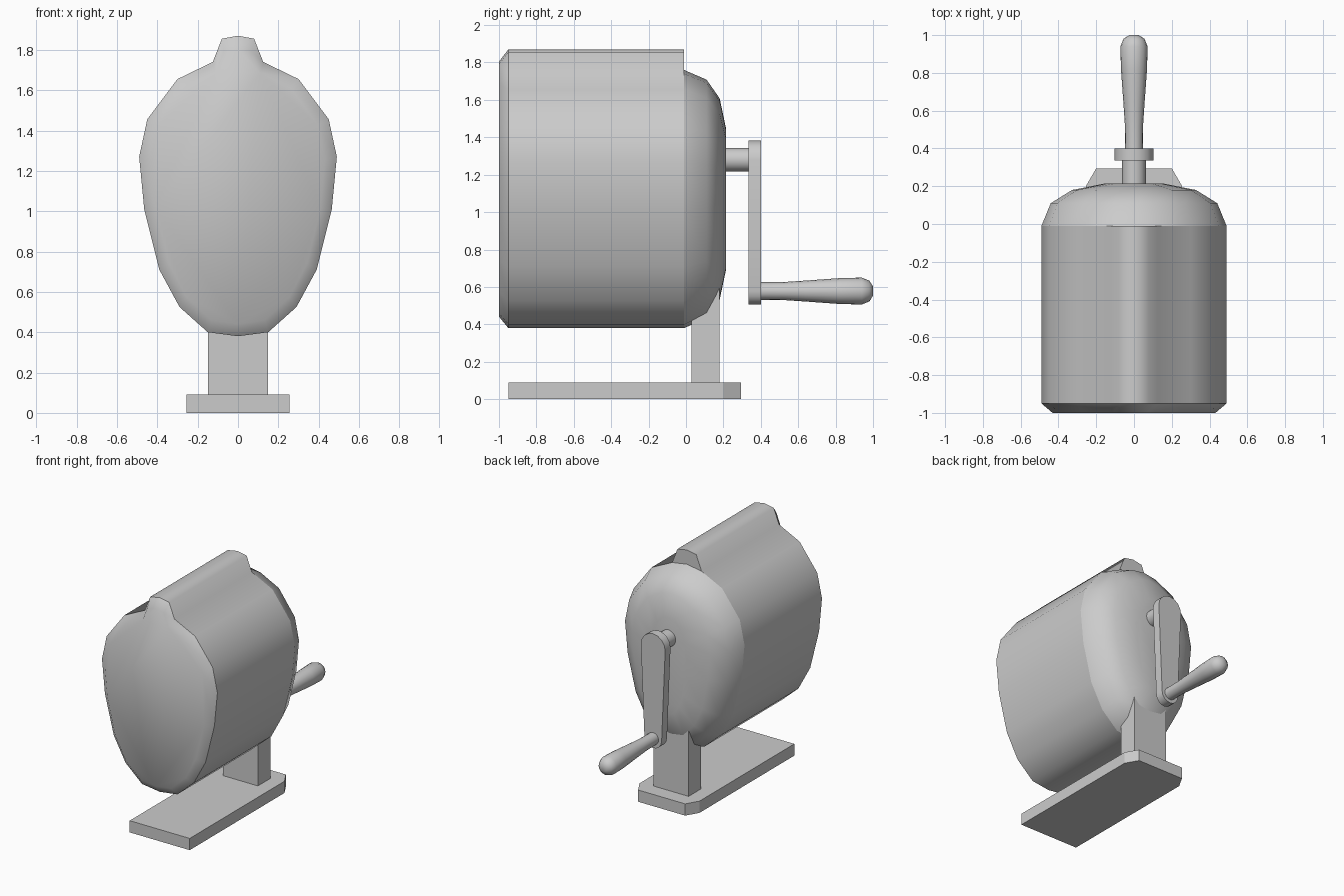
import bpy, bmesh, math

cube = bpy.data.objects.get("Cube")
if cube:
    bpy.data.objects.remove(cube, do_unlink=True)

grey = bpy.data.materials.new("plain_grey")
grey.use_nodes = True
grey.diffuse_color = (0.6, 0.6, 0.6, 1)
grey.node_tree.nodes["Principled BSDF"].inputs["Base Color"].default_value = (0.6, 0.6, 0.6, 1)


def loft(name, rings, cap_start=True, cap_end=True, smooth=None):
    """Skin a list of equal-length point rings into one object."""
    bm = bmesh.new()
    loops = [[bm.verts.new(p) for p in ring] for ring in rings]
    n = len(loops[0])
    for a, b in zip(loops, loops[1:]):
        for i in range(n):
            j = (i + 1) % n
            bm.faces.new((a[i], a[j], b[j], b[i]))
    if cap_start:
        bm.faces.new(loops[0][::-1])
    if cap_end:
        bm.faces.new(loops[-1])
    bmesh.ops.recalc_face_normals(bm, faces=bm.faces)
    mesh = bpy.data.meshes.new(name)
    bm.to_mesh(mesh)
    bm.free()
    mesh.materials.append(grey)
    obj = bpy.data.objects.new(name, mesh)
    bpy.context.collection.objects.link(obj)
    if smooth:
        bpy.ops.object.select_all(action="DESELECT")
        obj.select_set(True)
        bpy.context.view_layer.objects.active = obj
        bpy.ops.object.shade_smooth_by_angle(angle=math.radians(smooth))
    return obj


def mirrored(half):
    """Close a half outline that runs from the top centre to the bottom centre."""
    return half + [(-x, z) for x, z in half[-2:0:-1]]


def section(outline, y, sx=1, sz=1, middle=1.07):
    return [(x * sx, y, middle + (z - middle) * sz) for x, z in outline]


def turned(name, profile, z, sides=16):
    """Round part along y from (y, radius) pairs."""
    angles = [math.tau * i / sides for i in range(sides)]
    rings = [[(r * math.cos(a), y, z + r * math.sin(a)) for a in angles] for y, r in profile]
    return loft(name, rings, smooth=50)


# Egg-shaped housing outline, with and without the top ridge
egg = [(0.125, 1.74), (0.30, 1.655), (0.45, 1.455), (0.49, 1.27), (0.465, 1.01),
       (0.39, 0.71), (0.29, 0.525), (0.15, 0.40), (0, 0.38)]
ridged = mirrored([(0, 1.87), (0.08, 1.855)] + egg)
plain = mirrored([(0, 1.76)] + egg)

# Housing: shell, bevelled front cover, domed back
loft("housing_shell", [section(ridged, -0.95), section(ridged, -0.01)], cap_start=False, smooth=65)
loft("front_cover", [section(ridged, -1, 0.88, 0.915, 1.1), section(ridged, -0.95)],
     cap_end=False, smooth=65)
loft("back_dome", [section(plain, -0.01), section(plain, 0.11, 0.9, 0.925),
                   section(plain, 0.18, 0.67, 0.78), section(plain, 0.215, 0.31, 0.54)],
     cap_start=False, smooth=60)

# Base plate with clipped rear corners, and the post
plate = [(-0.255, -0.95), (0.255, -0.95), (0.255, 0.2), (0.2, 0.295), (-0.2, 0.295), (-0.255, 0.2)]
loft("base_plate", [[(x, y, z) for x, y in plate] for z in (0, 0.09)])
post = [(-0.148, 0.03), (0.148, 0.03), (0.148, 0.18), (-0.148, 0.18)]
loft("post", [[(x, y, z) for x, y in post] for z in (0.08, 0.66)])

# Crank: shaft, tapered arm with round ends, turned handle
hub_z, grip_z = 1.28, 0.578
turned("crank_shaft", [(0.15, 0.063), (0.345, 0.063)], hub_z)
arm = []
for centre, radius, start in ((hub_z, 0.103, 0), (grip_z, 0.073, math.pi)):
    for i in range(9):
        a = start + math.pi * i / 8
        arm.append((radius * math.cos(a), centre + radius * math.sin(a)))
loft("crank_arm", [section(arm, 0.335), section(arm, 0.4)], smooth=40)
turned("crank_handle", [(0.39, 0.047), (0.52, 0.048), (0.64, 0.056), (0.82, 0.069), (0.94, 0.072),
                        (0.98, 0.056), (1.0, 0.025)], grip_z)
